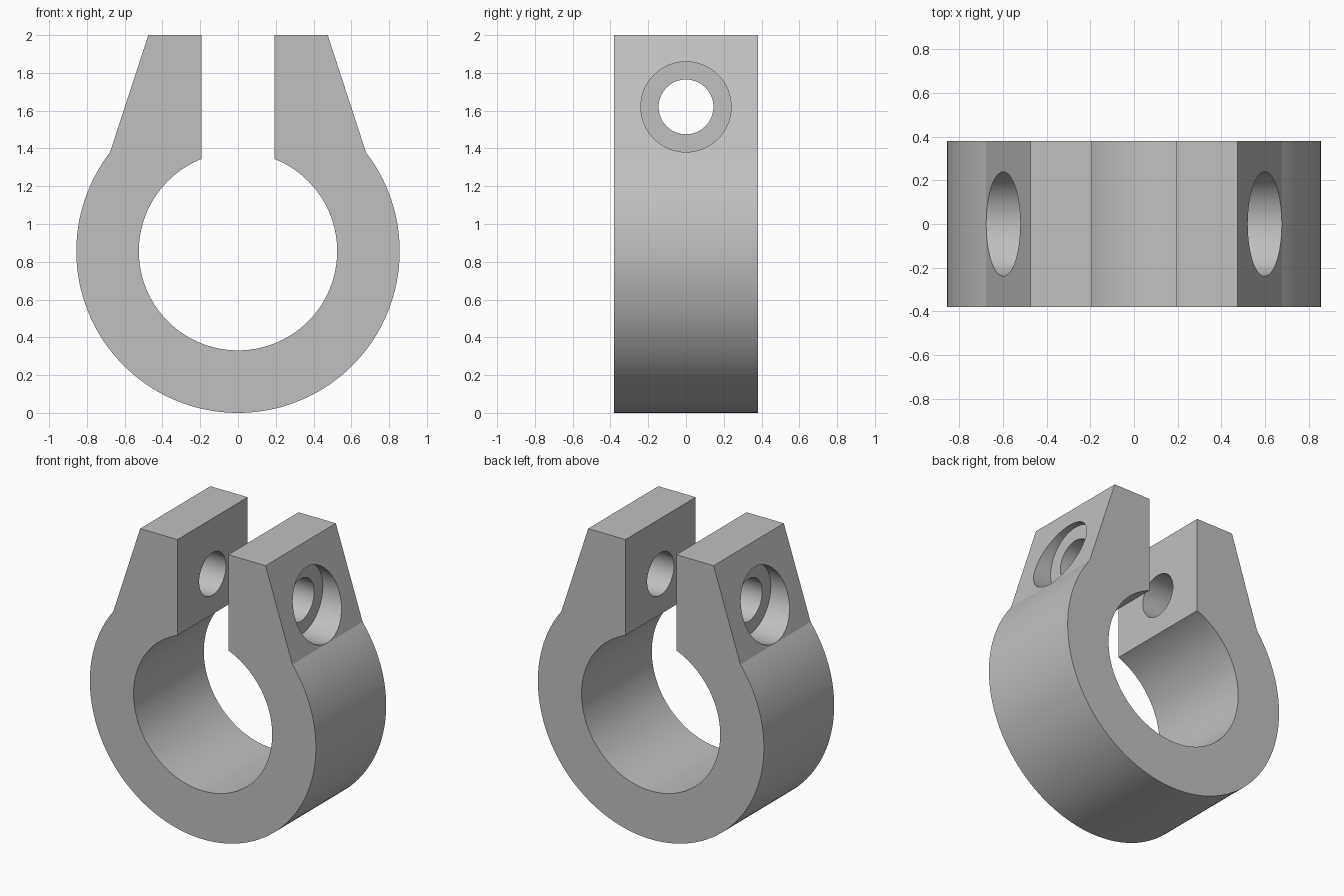
import bpy, bmesh, math

cube = bpy.data.objects.get("Cube")
if cube:
    bpy.data.objects.remove(cube, do_unlink=True)

CENTER_Z, OUTER_R, INNER_R = 0.856, 0.856, 0.525
HALF_DEPTH, HALF_SLOT = 0.38, 0.193
EAR_TOP_X, EAR_ROOT_X, TOP_Z = 0.475, 0.678, 2.0
HOLE_Z, BORE_R, COUNTERBORE_R, SEAT_X = 1.62, 0.145, 0.239, 0.475

# Material
grey = bpy.data.materials.new("plain grey")
colour = (0.53, 0.53, 0.53, 1)
grey.diffuse_color = colour
grey.use_nodes = True
grey.node_tree.nodes["Principled BSDF"].inputs["Base Color"].default_value = colour


def arc(radius, end_x, steps):
    """Points from the bottom of a circle round the +x side up to end_x."""
    end = math.acos(end_x / radius)
    start = -math.pi / 2
    angles = [start + (end - start) * i / steps for i in range(steps + 1)]
    return [(radius * math.cos(a), CENTER_Z + radius * math.sin(a)) for a in angles]


def cylinder(name, radius, x0, x1):
    bpy.ops.mesh.primitive_cylinder_add(
        vertices=64, radius=radius, depth=x1 - x0,
        location=((x0 + x1) / 2, 0, HOLE_Z), rotation=(0, math.pi / 2, 0))
    obj = bpy.context.object
    obj.name = name
    obj.hide_render = True
    obj.data.materials.append(grey)
    return obj


# Clamp profile: right half, then its mirror image
outer = arc(OUTER_R, EAR_ROOT_X, 60)
inner = arc(INNER_R, HALF_SLOT, 60)
half_outer = outer + [(EAR_TOP_X, TOP_Z), (HALF_SLOT, TOP_Z)]
half = half_outer + inner[::-1]
mirrored = [(-x, z) for x, z in half[::-1]]
profile = half[:-1] + mirrored[:-1]

bm = bmesh.new()
face = bm.faces.new([bm.verts.new((x, -HALF_DEPTH, z)) for x, z in profile])
result = bmesh.ops.extrude_face_region(bm, geom=[face])
moved = [g for g in result["geom"] if isinstance(g, bmesh.types.BMVert)]
bmesh.ops.translate(bm, verts=moved, vec=(0, 2 * HALF_DEPTH, 0))
bmesh.ops.recalc_face_normals(bm, faces=bm.faces)
mesh = bpy.data.meshes.new("clamp_ring")
bm.to_mesh(mesh)
bm.free()
mesh.materials.append(grey)
clamp = bpy.data.objects.new("clamp_ring", mesh)
bpy.context.collection.objects.link(clamp)

# Bolt bore through both ears, with a counterbore from each side
cutters = [
    cylinder("bolt_bore", BORE_R, -1, 1),
    cylinder("left_counterbore", COUNTERBORE_R, SEAT_X, 1),
    cylinder("right_counterbore", COUNTERBORE_R, -1, -SEAT_X),
]
bpy.ops.object.select_all(action="DESELECT")
clamp.select_set(True)
bpy.context.view_layer.objects.active = clamp
for cutter in cutters:
    mod = clamp.modifiers.new(cutter.name, "BOOLEAN")
    mod.operation = "DIFFERENCE"
    mod.solver = "EXACT"
    mod.object = cutter
    bpy.ops.object.modifier_apply(modifier=mod.name)
    bpy.data.objects.remove(cutter, do_unlink=True)

# Smooth round walls, keep the corners crisp
bpy.ops.object.shade_smooth_by_angle(angle=math.radians(12))
